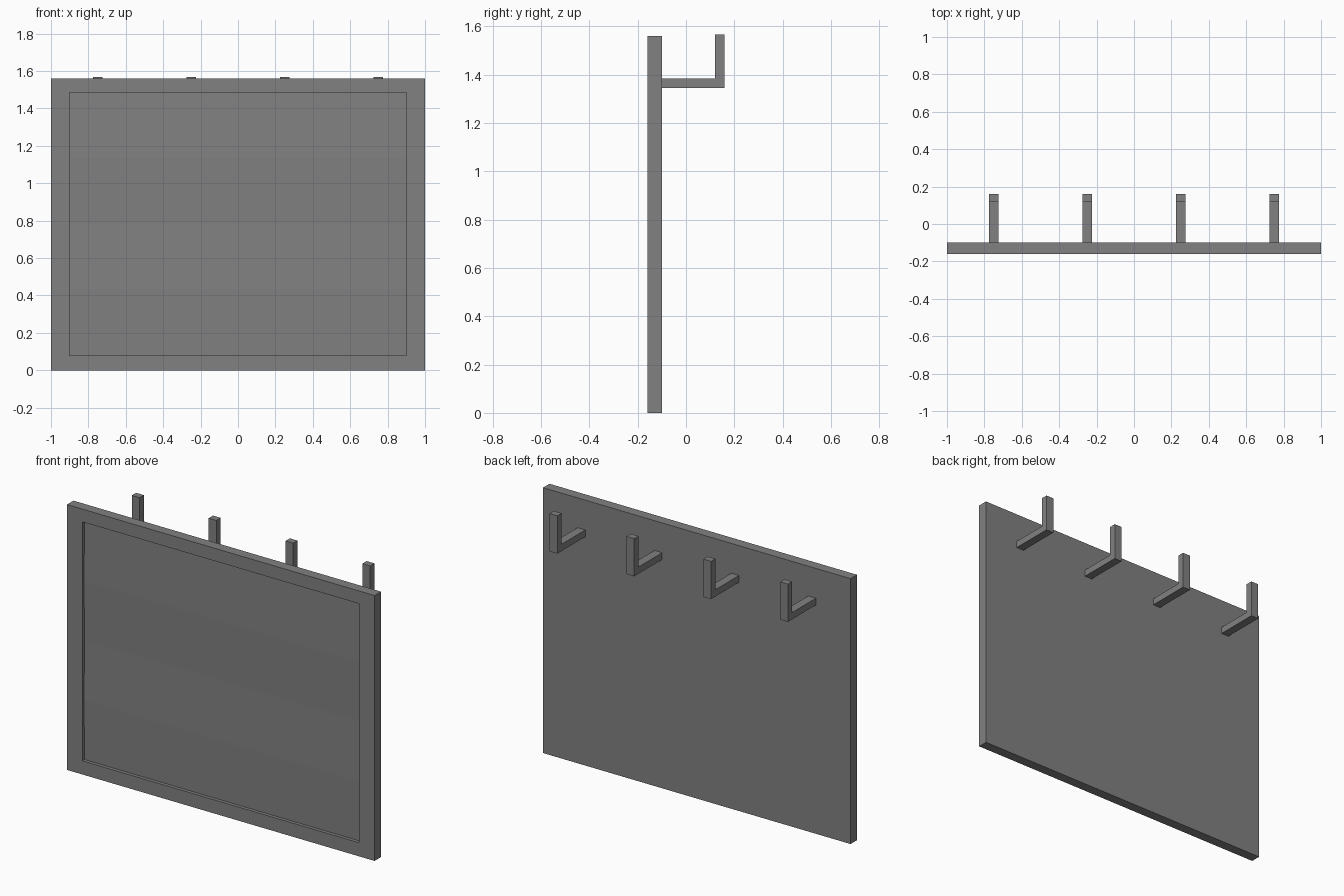
import bpy
import bmesh

cube = bpy.data.objects.get("Cube")
if cube:
    bpy.data.objects.remove(cube, do_unlink=True)

grey = bpy.data.materials.new("mid_grey")
grey.use_nodes = True
grey.diffuse_color = (0.22, 0.22, 0.22, 1)
grey.node_tree.nodes["Principled BSDF"].inputs["Base Color"].default_value = grey.diffuse_color


def add_object(name, bm):
    bmesh.ops.recalc_face_normals(bm, faces=bm.faces)
    mesh = bpy.data.meshes.new(name)
    bm.to_mesh(mesh)
    bm.free()
    mesh.materials.append(grey)
    obj = bpy.data.objects.new(name, mesh)
    bpy.context.collection.objects.link(obj)
    return obj


def box(bm, x0, x1, y0, y1, z0, z1):
    verts = bmesh.ops.create_cube(bm, size=1)["verts"]
    for v in verts:
        v.co.x = x1 if v.co.x > 0 else x0
        v.co.y = y1 if v.co.y > 0 else y0
        v.co.z = z1 if v.co.z > 0 else z0


WIDTH, HEIGHT = 1.0, 1.56
FRONT, BACK = -0.16, -0.10
IN_X, IN_Z0, IN_Z1 = 0.9, 0.08, 1.485
RECESS = 0.02

# Frame: slab whose front face is opened into a shallow recess
bm = bmesh.new()
box(bm, -WIDTH, WIDTH, FRONT, BACK, 0, HEIGHT)
front = min(bm.faces, key=lambda f: f.calc_center_median().y)
bmesh.ops.inset_individual(bm, faces=[front], thickness=0.05)
for v in front.verts:
    v.co.x = IN_X if v.co.x > 0 else -IN_X
    v.co.z = IN_Z1 if v.co.z > HEIGHT / 2 else IN_Z0
wall = bmesh.ops.extrude_discrete_faces(bm, faces=[front])["faces"][0]
for v in wall.verts:
    v.co.y += RECESS

# Recess floor: four rows and columns, faintly rippled from row to row
bmesh.ops.delete(bm, geom=[wall], context="FACES_ONLY")
N = 4
grid = []
for r in range(N + 1):
    y = FRONT + RECESS - (0.005 if r % 2 else 0)
    z = IN_Z0 + (IN_Z1 - IN_Z0) * r / N
    grid.append([bm.verts.new((IN_X * (2 * c / N - 1), y, z)) for c in range(N + 1)])
for r in range(N):
    for c in range(N):
        bm.faces.new((grid[r][c], grid[r][c + 1], grid[r + 1][c + 1], grid[r + 1][c]))
bmesh.ops.remove_doubles(bm, verts=bm.verts, dist=0.0001)
add_object("framed_panel", bm)

# Hooks: an arm and an upright, extruded from one L-shaped profile
PROFILE = [(BACK, 1.345), (0.16, 1.345), (0.16, 1.567),
           (0.12, 1.567), (0.12, 1.385), (BACK, 1.385)]
for i in range(4):
    x = -0.75 + 0.5 * i
    bm = bmesh.new()
    side = bm.faces.new([bm.verts.new((x - 0.025, y, z)) for y, z in PROFILE])
    ext = bmesh.ops.extrude_face_region(bm, geom=[side], use_keep_orig=True)["geom"]
    for v in ext:
        if isinstance(v, bmesh.types.BMVert):
            v.co.x += 0.05
    add_object(f"hook_{i + 1}", bm)
